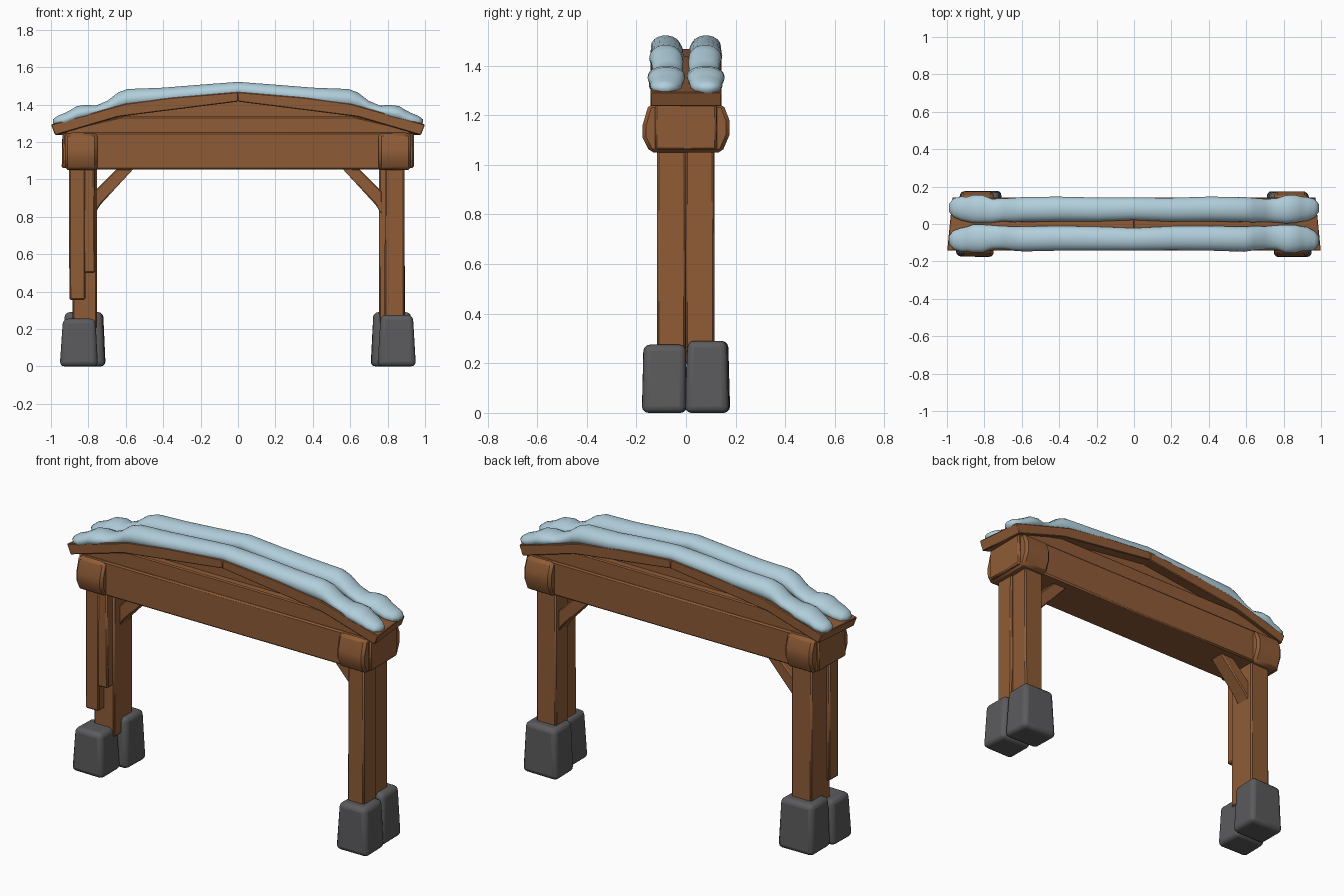
import bpy, bmesh, math, random

if "Cube" in bpy.data.objects:
    bpy.data.objects.remove(bpy.data.objects["Cube"])
random.seed(4)


def material(name, rgb):
    m = bpy.data.materials.new(name)
    m.diffuse_color = (*rgb, 1)
    m.use_nodes = True
    m.node_tree.nodes["Principled BSDF"].inputs["Base Color"].default_value = m.diffuse_color
    return m


WOOD = material("brown wood", (0.275, 0.106, 0.037))
STONE = material("grey stone", (0.105, 0.105, 0.11))
SNOW = material("pale blue snow", (0.44, 0.62, 0.71))


def finish(name, bm, mat, bevel=0.0, segments=2, angle=35):
    bmesh.ops.recalc_face_normals(bm, faces=bm.faces)
    me = bpy.data.meshes.new(name)
    bm.to_mesh(me)
    bm.free()
    me.materials.append(mat)
    ob = bpy.data.objects.new(name, me)
    bpy.context.collection.objects.link(ob)
    if bevel:
        mod = ob.modifiers.new("worn edges", 'BEVEL')
        mod.width, mod.segments = bevel, segments
    bpy.ops.object.select_all(action='DESELECT')
    ob.select_set(True)
    bpy.context.view_layer.objects.active = ob
    bpy.ops.object.shade_smooth_by_angle(angle=math.radians(angle))
    return ob


def block(name, x, y, z, mat=WOOD, bevel=0.008, taper=(0, 0), rough=0.003, segments=1):
    """Box between the given limits; taper pulls the top in, rough shifts corners."""
    bm = bmesh.new()
    bmesh.ops.create_cube(bm, size=1)
    for v in bm.verts:
        sx, sy, top = (1 if v.co.x > 0 else -1), (1 if v.co.y > 0 else -1), v.co.z > 0
        v.co.x = (x[0] + x[1]) / 2 + sx * ((x[1] - x[0]) / 2 - top * taper[0])
        v.co.y = (y[0] + y[1]) / 2 + sy * ((y[1] - y[0]) / 2 - top * taper[1])
        v.co.z = z[1] if top else z[0]
        v.co.x += random.uniform(-rough, rough)
        v.co.y += random.uniform(-rough, rough)
    return finish(name, bm, mat, bevel, segments)


def prism(name, pts, axis, lo, hi, mat=WOOD, bevel=0.006, far_scale=1.0):
    """Extrude an outline: axis 'y' takes (x, z) points, axis 'x' takes (y, z)."""
    bm = bmesh.new()
    rings = []
    for d, f in ((lo, 1.0), (hi, far_scale)):
        rings.append([bm.verts.new((a * f, d, b) if axis == 'y' else (d, a, b)) for a, b in pts])
    n = len(pts)
    for i in range(n):
        j = (i + 1) % n
        bm.faces.new((rings[0][i], rings[0][j], rings[1][j], rings[1][i]))
    bm.faces.new(rings[0])
    bm.faces.new(rings[1])
    return finish(name, bm, mat, bevel, 1)


def span(s, a, b):
    return tuple(sorted((s * a, s * b)))


# the two supports mirror each other
for s, side in ((1, "right"), (-1, "left")):
    # paired foundation stones
    block(side + "_front_stone", span(s, 0.748, 0.95), (-0.175, 0.002),
          (0, 0.275 if s > 0 else 0.255), STONE, 0.026, (0.015, 0.006), 0.004, 3)
    block(side + "_back_stone", span(s, 0.71, 0.935), (-0.002, 0.175), (0, 0.29),
          STONE, 0.026, (0.012, 0.008), 0.004, 3)
    # bulging cap wrapped round the beam end
    cap = [(-0.145, 1.05), (-0.175, 1.11), (-0.175, 1.16), (-0.15, 1.245),
           (0.15, 1.245), (0.175, 1.18), (0.175, 1.12), (0.145, 1.05)]
    prism(side + "_beam_cap", cap, 'x', *span(s, 0.752, 0.925), bevel=0.014)
    block(side + "_cap_end", span(s, 0.9, 0.94), (-0.125, 0.125), (1.06, 1.245))
    # diagonal brace
    brace = [(s * a, b) for a, b in ((0.77, 0.81), (0.735, 0.865), (0.56, 1.055),
                                     (0.65, 1.055), (0.77, 0.935))]
    prism(side + "_brace", brace, 'y', -0.005, 0.085)

# paired posts; the left front one is a plank that stops short of its stone
block("right_front_post", (0.785, 0.892), (-0.115, 0.0), (0.2, 1.1))
block("right_back_post", (0.755, 0.882), (-0.002, 0.113), (0.2, 1.1))
block("left_back_post", (-0.882, -0.757), (-0.06, 0.113), (0.2, 1.1))
block("left_front_post", (-0.902, -0.818), (-0.113, -0.03), (0.355, 1.1))
block("left_front_strip", (-0.83, -0.765), (-0.108, -0.04), (0.5, 1.1))

# main beam and the boards filling the gable
block("main_beam", (-0.9, 0.9), (-0.132, 0.132), (1.053, 1.25), bevel=0.008)
prism("upper_beam", [(-0.93, 1.235), (0.93, 1.235), (0.9, 1.27), (0.62, 1.335),
                     (-0.62, 1.335), (-0.9, 1.27)], 'y', -0.122, 0.122)
prism("gable_fill", [(-0.9, 1.24), (0.9, 1.24), (0.6, 1.36), (0, 1.44), (-0.6, 1.36)],
      'y', -0.08, 0.08)

# bent roof boards, slightly shorter along the back
for s, side in ((1, "right"), (-1, "left")):
    roof = [(s * a, b) for a, b in ((0.0, 1.467), (0.35, 1.438), (0.6, 1.405), (1.0, 1.293),
                                    (0.978, 1.236), (0.64, 1.335), (0.0, 1.416))]
    prism(side + "_roof_board", roof, 'y', -0.143, 0.143, bevel=0.004, far_scale=0.972)

# snow rolls: distance from middle, top, bottom, sideways centre, half width
SECTIONS = [(0.988, 1.322, 1.298, 0.085, 0.022), (0.965, 1.340, 1.280, 0.085, 0.050),
            (0.925, 1.356, 1.283, 0.083, 0.064), (0.895, 1.372, 1.291, 0.079, 0.066),
            (0.860, 1.393, 1.305, 0.078, 0.075), (0.810, 1.399, 1.318, 0.078, 0.075),
            (0.760, 1.395, 1.332, 0.073, 0.064), (0.700, 1.420, 1.348, 0.073, 0.061),
            (0.640, 1.466, 1.365, 0.076, 0.065), (0.590, 1.484, 1.375, 0.079, 0.067),
            (0.400, 1.491, 1.393, 0.078, 0.066), (0.200, 1.507, 1.412, 0.078, 0.064),
            (0.000, 1.522, 1.435, 0.079, 0.060)]
stations = [(-d, *r) for d, *r in SECTIONS] + [(d, *r) for d, *r in SECTIONS[-2::-1]]
SIDES = 18
for s, side in ((-1, "front"), (1, "back")):
    bm = bmesh.new()
    rings = []
    for x, top, bottom, yc, hw in stations:
        wob = random.uniform(-0.003, 0.003)
        ring = []
        for k in range(SIDES):
            a = 2 * math.pi * k / SIDES
            ring.append(bm.verts.new((x, s * yc + wob + hw * math.cos(a),
                                      (top + bottom) / 2 + (top - bottom) / 2 * math.sin(a))))
        rings.append(ring)
    for r0, r1 in zip(rings, rings[1:]):
        for k in range(SIDES):
            j = (k + 1) % SIDES
            bm.faces.new((r0[k], r0[j], r1[j], r1[k]))
    bm.faces.new(rings[0])
    bm.faces.new(rings[-1])
    finish(side + "_snow_roll", bm, SNOW, angle=70)
